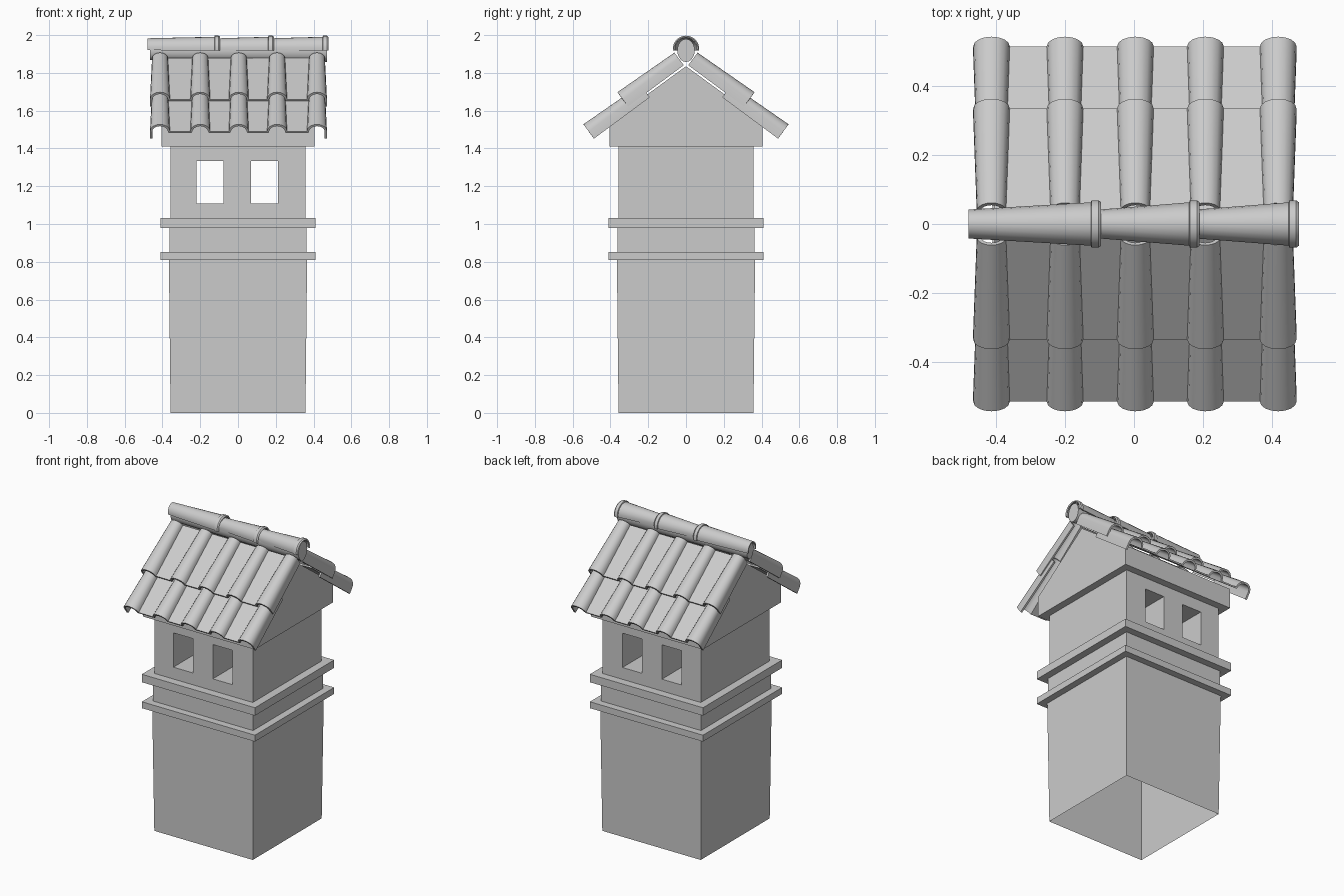
import bpy, bmesh
from math import sin, cos, pi, atan, radians
from mathutils import Vector

cube = bpy.data.objects.get("Cube")
if cube:
    bpy.data.objects.remove(cube, do_unlink=True)

GREY = (0.6, 0.6, 0.6, 1)
plaster = bpy.data.materials.new("light_grey")
plaster.use_nodes = True
plaster.diffuse_color = GREY
plaster.node_tree.nodes["Principled BSDF"].inputs["Base Color"].default_value = GREY


def add(name, bm):
    mesh = bpy.data.meshes.new(name)
    bmesh.ops.recalc_face_normals(bm, faces=bm.faces)
    bm.to_mesh(mesh)
    bm.free()
    mesh.materials.append(plaster)
    obj = bpy.data.objects.new(name, mesh)
    bpy.context.collection.objects.link(obj)
    return obj


def activate(obj):
    bpy.ops.object.select_all(action='DESELECT')
    obj.select_set(True)
    bpy.context.view_layer.objects.active = obj


def loft(name, rings, closed=False, caps=False):
    """Skin a run of equally long point rows."""
    bm = bmesh.new()
    rows = [[bm.verts.new(p) for p in ring] for ring in rings]
    n = len(rows[0])
    for a, b in zip(rows, rows[1:]):
        for i in range(n if closed else n - 1):
            j = (i + 1) % n
            bm.faces.new((a[i], a[j], b[j], b[i]))
    if caps:
        bm.faces.new(rows[0])
        bm.faces.new(rows[-1])
    return add(name, bm)


def square(half, z):
    return [(-half, -half, z), (half, -half, z), (half, half, z), (-half, half, z)]


def block(name, half, z0, z1, top_half=None, caps=True):
    return loft(name, [square(half, z0), square(top_half or half, z1)], True, caps)


def finish_shell(obj, thickness, offset):
    """Thicken a sheet and smooth its curved parts."""
    activate(obj)
    mod = obj.modifiers.new("thickness", 'SOLIDIFY')
    mod.thickness = thickness
    mod.offset = offset
    bpy.ops.object.modifier_apply(modifier=mod.name)
    bpy.ops.object.shade_smooth_by_angle(angle=radians(35))


# Stack, open at the bottom, with two ledges
block("stack", 0.357, 0, 0.82, 0.366, caps=False)
block("lower_ledge", 0.41, 0.81, 0.852)
block("neck", 0.363, 0.852, 0.98)
block("upper_ledge", 0.41, 0.98, 1.032)

# Vent chamber with two openings running front to back
chamber = block("vent_chamber", 0.357, 1.032, 1.42)
for x in (-0.147, 0.139):
    bm = bmesh.new()
    bmesh.ops.create_cube(bm, size=1)
    for v in bm.verts:
        v.co = (x + v.co.x * 0.143, v.co.y * 2, 1.222 + v.co.z * 0.225)
    cutter = add("vent_cutter", bm)
    cutter.hide_render = True
    activate(chamber)
    mod = chamber.modifiers.new("vent", 'BOOLEAN')
    mod.object = cutter
    mod.operation = 'DIFFERENCE'
    mod.solver = 'EXACT'
    bpy.ops.object.modifier_apply(modifier=mod.name)
    bpy.data.objects.remove(cutter, do_unlink=True)

# Gabled cap
gable = [(-0.405, 1.41), (0.405, 1.41), (0.405, 1.54), (0, 1.835), (-0.405, 1.54)]
loft("gable_cap", [[(x, y, z) for y, z in gable] for x in (-0.405, 0.405)], True, True)

# Roof tiles: flat pans between raised rolls, flared toward the eaves
PITCH = atan(0.74)
ROLLS = (-0.413, -0.2, 0.004, 0.207, 0.418)
SEG = 8


def tile_profile(radius, rise):
    pts = [(ROLLS[0] - radius, -0.047)]
    for cx in ROLLS:
        for i in range(SEG + 1):
            a = pi - pi * i / SEG
            pts.append((cx + radius * cos(a), rise * sin(a)))
    pts.append((ROLLS[-1] + radius, -0.047))
    return pts


def tile_row(name, side, y, z):
    down = Vector((0, side * cos(PITCH), -sin(PITCH)))
    up = Vector((0, side * sin(PITCH), cos(PITCH)))
    eave = Vector((0, side * y, z))
    rings = []
    for run, radius, rise in ((0, 0.053, 0.047), (0.367, 0.042, 0.036)):
        rings.append([eave - down * run + up * h + Vector((x, 0, 0))
                      for x, h in tile_profile(radius, rise)])
    obj = loft(name, rings)
    # Make the sheet face outward so that it thickens inward
    bm = bmesh.new()
    bm.from_mesh(obj.data)
    if sum(f.normal.dot(up) * f.calc_area() for f in bm.faces) < 0:
        bmesh.ops.reverse_faces(bm, faces=bm.faces)
    bm.to_mesh(obj.data)
    bm.free()
    finish_shell(obj, 0.012, -1)


for side, label in ((-1, "front"), (1, "back")):
    tile_row(label + "_lower_tiles", side, 0.515, 1.49)
    tile_row(label + "_upper_tiles", side, 0.335, 1.66)


# Ridge: tapered arched covers with collars over a rounded core
def arch(x, ry, rz):
    steps = 12
    angles = [radians(-12 + 204 * i / steps) for i in range(steps + 1)]
    return [(x, ry * cos(a), 1.931 + rz * sin(a)) for a in angles]


for i, (x0, x1) in enumerate(((-0.48, -0.095), (-0.1, 0.19), (0.18, 0.478))):
    cover = loft("ridge_cover_%d" % (i + 1), [
        arch(x0, 0.042, 0.052), arch(x1 - 0.03, 0.063, 0.06),
        arch(x1 - 0.028, 0.069, 0.066), arch(x1 - 0.008, 0.069, 0.066),
        arch(x1, 0.063, 0.06)])
    finish_shell(cover, 0.008, -1)

core = loft("ridge_core", [
    [(x, ry * cos(a), 1.919 + rz * sin(a)) for a in (2 * pi * k / 20 for k in range(20))]
    for x, ry, rz in ((-0.465, 0.035, 0.052), (0.47, 0.046, 0.061))], True, True)
activate(core)
bpy.ops.object.shade_smooth_by_angle(angle=radians(35))
